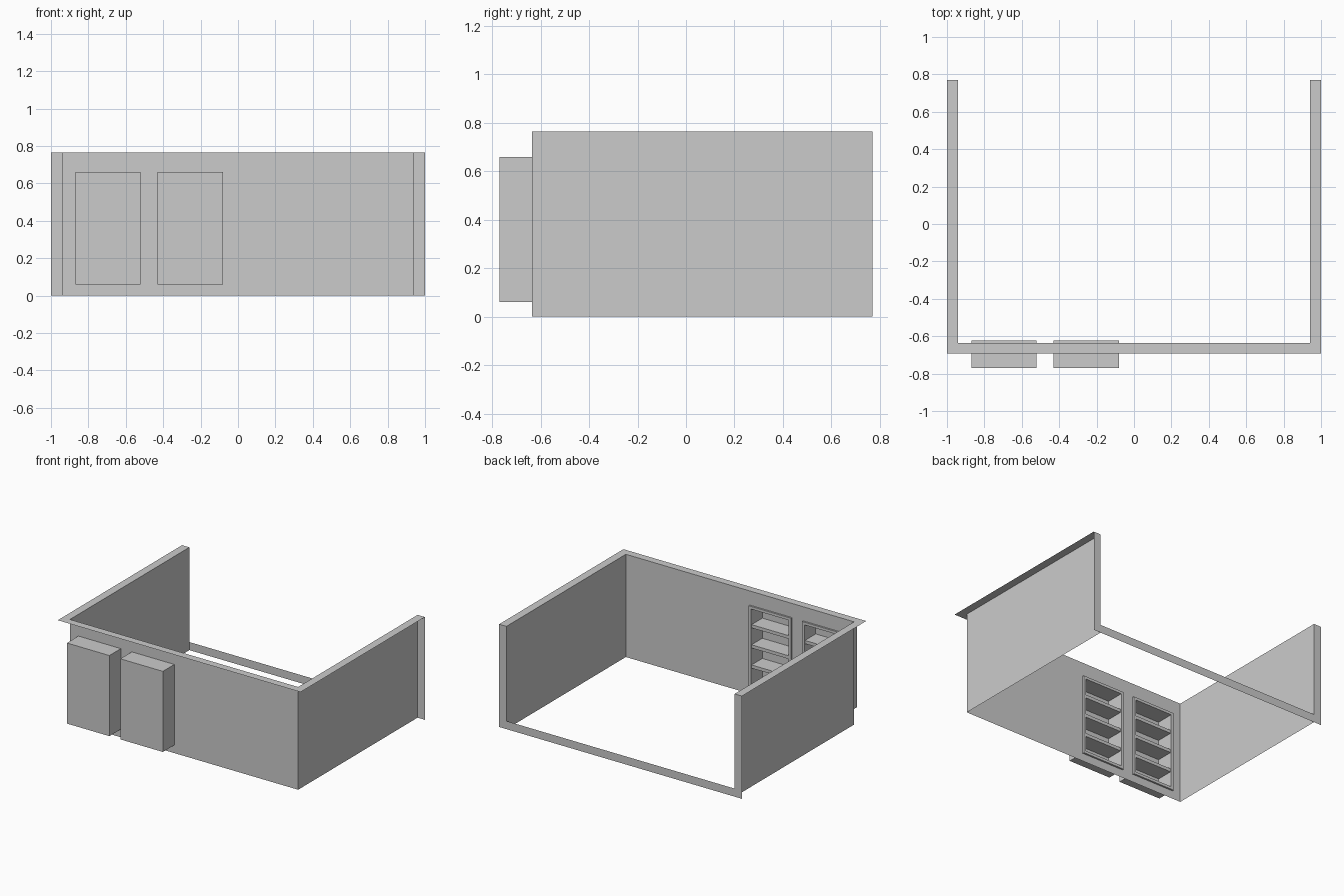
import bpy

if "Cube" in bpy.data.objects:
    bpy.data.objects.remove(bpy.data.objects["Cube"])

W, XI = 1.0, 0.94              # outer rim and wall half widths
YB, YF, YR = 0.77, -0.635, -0.692   # open back, front wall, rim edge
H, T = 0.765, 0.06
CASES = [(-0.87, -0.52), (-0.43, -0.08)]
Z0, Z1 = 0.06, 0.66


def mesh(name, quads):
    verts, faces = [], []
    for q in quads:
        faces.append(range(len(verts), len(verts) + 4))
        verts += q
    me = bpy.data.meshes.new(name)
    me.from_pydata(verts, [], [list(f) for f in faces])
    ob = bpy.data.objects.new(name, me)
    bpy.context.collection.objects.link(ob)
    return ob


def box(name, x0, x1, y0, y1, z0, z1):
    bpy.ops.mesh.primitive_cube_add(
        size=1, location=((x0 + x1) / 2, (y0 + y1) / 2, (z0 + z1) / 2))
    ob = bpy.context.object
    ob.name = name
    ob.scale = (x1 - x0, y1 - y0, z1 - z0)


def upright(x0, x1, z0, z1, y):
    return [(x0, y, z0), (x1, y, z0), (x1, y, z1), (x0, y, z1)]


# Front wall, a thin sheet with an opening for each bookcase
xs = [-XI] + [x for c in CASES for x in c] + [XI]
zs = [0, Z0, Z1, H]
mesh("front_wall", [upright(xs[i], xs[i + 1], zs[j], zs[j + 1], YF)
                    for i in range(5) for j in range(3)
                    if not (j == 1 and i in (1, 3))])

# Side walls, their top rims and the flat strips at the open back
for side, s in (("left", -1), ("right", 1)):
    a, b = s * XI, s * W
    mesh(side + "_wall", [[(a, YF, 0), (a, YB, 0), (a, YB, H), (a, YF, H)]])
    mesh(side + "_top_rim", [[(a, YF, H), (b, YR, H), (b, YB, H), (a, YB, H)]])
    mesh(side + "_back_post", [upright(min(a, b), max(a, b), 0, H, YB)])
mesh("front_top_rim", [[(-W, YR, H), (W, YR, H), (XI, YF, H), (-XI, YF, H)]])
mesh("back_sill", [upright(-XI, XI, 0, T, YB)])

# Built-in bookcases, open towards the room
F, B, P = -0.622, -0.77, 0.02
for n, (x0, x1) in enumerate(CASES, 1):
    name = f"bookcase_{n}_"
    box(name + "left_side", x0, x0 + P, B, F, Z0, Z1)
    box(name + "right_side", x1 - P, x1, B, F, Z0, Z1)
    box(name + "top", x0 + P, x1 - P, B, F, Z1 - P, Z1)
    box(name + "bottom", x0 + P, x1 - P, B, F, Z0, Z0 + P)
    box(name + "back", x0 + P, x1 - P, B, B + 0.015, Z0 + P, Z1 - P)
    for k in range(1, 4):
        z = Z0 + k * (Z1 - Z0) / 4
        box(f"{name}shelf_{k}", x0 + P, x1 - P, B + 0.015, F - 0.006,
            z - 0.012, z + 0.012)
